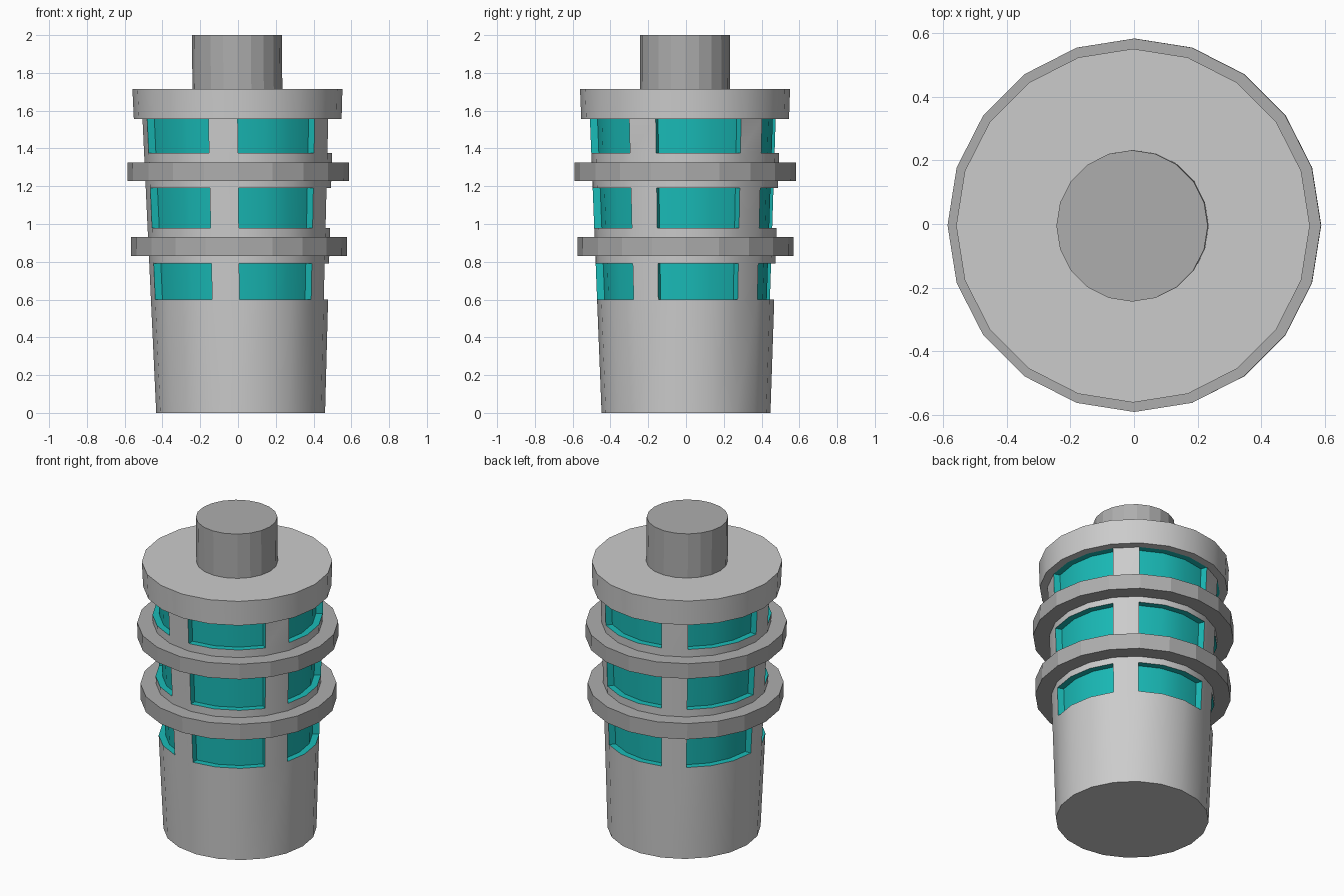
import bpy, bmesh, math

if "Cube" in bpy.data.objects:
    bpy.data.objects.remove(bpy.data.objects["Cube"])

SIDES = 20


def material(name, rgb):
    m = bpy.data.materials.new(name)
    m.diffuse_color = (*rgb, 1)
    m.use_nodes = True
    m.node_tree.nodes["Principled BSDF"].inputs["Base Color"].default_value = m.diffuse_color
    return m


LIGHT = material("light_grey", (0.8, 0.8, 0.8))
DARK = material("dark_grey", (0.42, 0.42, 0.42))
TEAL = material("teal", (0.01, 0.5, 0.48))


def axis(z):
    # the lower end leans very slightly to +x
    return 0.014 * (1 - z / 1.4), -0.003 * z


def body_radius(z):
    return 0.447 + 0.057 * z / 1.555


def circle(bm, r, z):
    cx, cy = axis(z)
    step = math.tau / SIDES
    return [bm.verts.new((cx + r * math.cos(i * step), cy + r * math.sin(i * step), z))
            for i in range(SIDES)]


def lathe(bm, profile, close=False):
    loops = [circle(bm, r, z) for r, z in profile]
    pairs = list(zip(loops, loops[1:])) + ([(loops[-1], loops[0])] if close else [])
    for a, b in pairs:
        for i in range(SIDES):
            j = (i + 1) % SIDES
            bm.faces.new((a[i], a[j], b[j], b[i]))
    return loops


def finish(bm, name, mats, smooth=False):
    bmesh.ops.recalc_face_normals(bm, faces=bm.faces)
    me = bpy.data.meshes.new(name)
    bm.to_mesh(me)
    bm.free()
    for m in mats:
        me.materials.append(m)
    ob = bpy.data.objects.new(name, me)
    bpy.context.collection.objects.link(ob)
    if smooth:
        bpy.ops.object.select_all(action='DESELECT')
        ob.select_set(True)
        bpy.context.view_layer.objects.active = ob
        bpy.ops.object.shade_smooth_by_angle(angle=math.radians(30))
    return ob


# tapered body with three tiers of five recessed windows
bm = bmesh.new()
levels = [0, 0.6, 0.79, 0.98, 1.19, 1.375, 1.555]
loops = [circle(bm, body_radius(z), z) for z in levels]
bm.faces.new(loops[0])
for t, (low, high) in enumerate(zip(loops, loops[1:])):
    window_tier = t % 2 == 1
    for i in range(SIDES):
        if not window_tier or i % 4 == 2:
            j = (i + 1) % SIDES
            bm.faces.new((low[i], low[j], high[j], high[i]))
    if not window_tier:
        continue
    depth = 0.04
    inner_low = circle(bm, body_radius(levels[t]) - depth, levels[t])
    inner_high = circle(bm, body_radius(levels[t + 1]) - depth, levels[t + 1])
    for start in range(3, SIDES, 4):
        quads = []
        for i in range(start, start + 3):
            a, b = i % SIDES, (i + 1) % SIDES
            quads += [(inner_low[a], inner_low[b], inner_high[b], inner_high[a]),
                      (low[a], low[b], inner_low[b], inner_low[a]),
                      (high[a], high[b], inner_high[b], inner_high[a])]
        for e in (start % SIDES, (start + 3) % SIDES):
            quads.append((low[e], inner_low[e], inner_high[e], high[e]))
        for q in quads:
            bm.faces.new(q).material_index = 1
finish(bm, "tapered_body", [LIGHT, TEAL], smooth=True)

# two projecting flat-sided rings
for name, r, z0, z1 in (("lower_ring", 0.572, 0.83, 0.932),
                        ("upper_ring", 0.587, 1.228, 1.325)):
    bm = bmesh.new()
    lathe(bm, [(body_radius(z0) - 0.005, z0), (r, z0), (r, z1), (body_radius(z1) - 0.005, z1)],
          close=True)
    finish(bm, name, [DARK])

# wide cap disc
bm = bmesh.new()
rings = lathe(bm, [(0.48, 1.557), (0.55, 1.557), (0.556, 1.715)])
bm.faces.new(rings[-1])
bm.faces.new(rings[0])
finish(bm, "cap_disc", [LIGHT], smooth=True)

# top stem
bm = bmesh.new()
rings = lathe(bm, [(0.238, 1.71), (0.238, 2.0)])
bm.faces.new(rings[0])
bm.faces.new(rings[-1])
finish(bm, "top_stem", [DARK])
